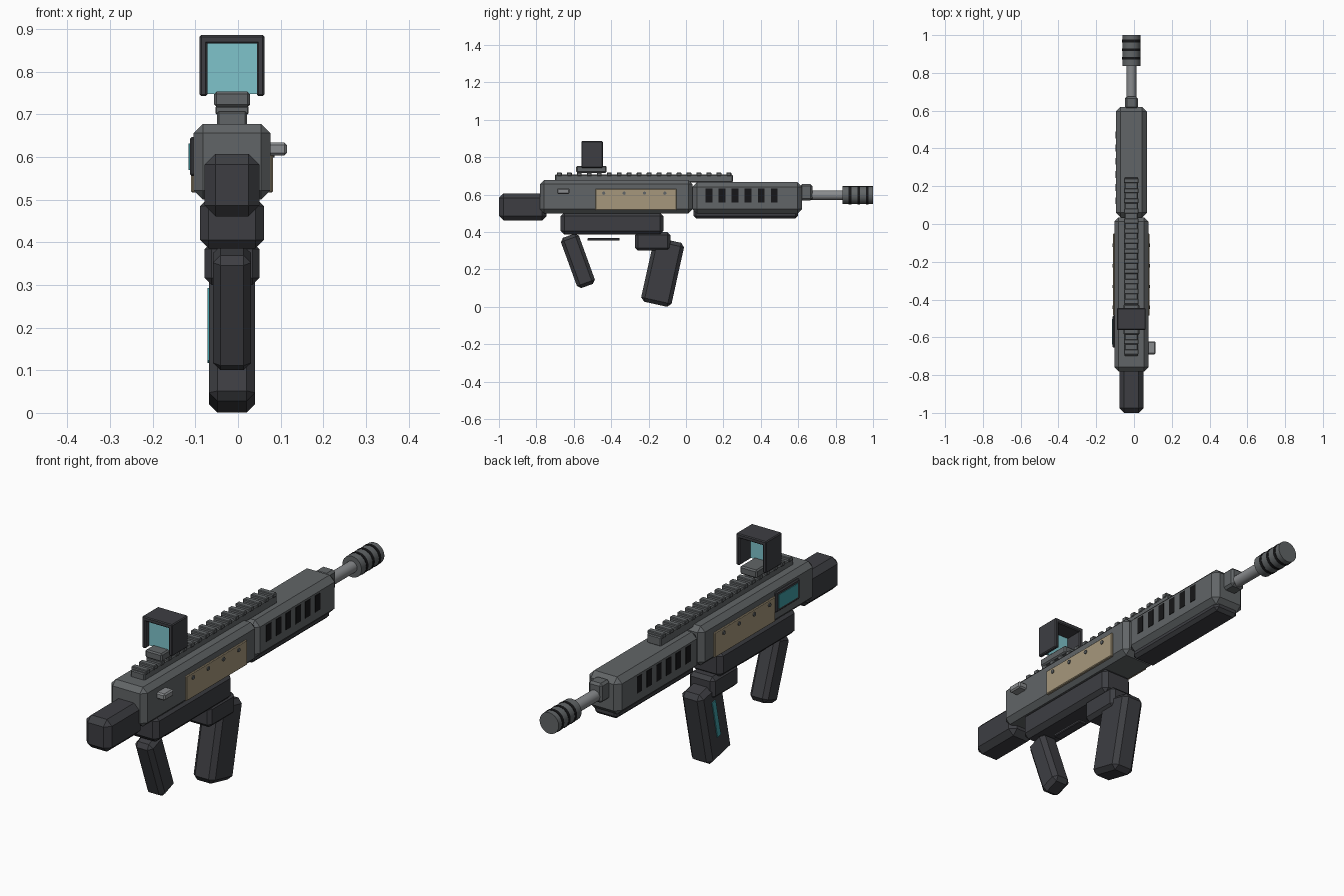
import bpy, bmesh
from math import radians
from mathutils import Matrix, Vector

if "Cube" in bpy.data.objects:
    bpy.data.objects.remove(bpy.data.objects["Cube"])

CX = -0.014  # the gun's own mid-plane


def material(name, r, g, b):
    m = bpy.data.materials.new(name)
    m.diffuse_color = (r, g, b, 1)
    m.use_nodes = True
    m.node_tree.nodes["Principled BSDF"].inputs["Base Color"].default_value = m.diffuse_color
    return m


GREY = material("grey_metal", 0.12, 0.13, 0.135)
DARK = material("dark_polymer", 0.047, 0.048, 0.055)
BLACK = material("black", 0.008, 0.008, 0.009)
STEEL = material("steel", 0.25, 0.26, 0.27)
TAN = material("tan_panel", 0.38, 0.31, 0.2)
TEAL = material("teal", 0.05, 0.33, 0.37)
GLASS = material("lens_glass", 0.21, 0.55, 0.6)


def finish(name, bm, mat):
    me = bpy.data.meshes.new(name)
    bm.to_mesh(me)
    bm.free()
    ob = bpy.data.objects.new(name, me)
    bpy.context.collection.objects.link(ob)
    me.materials.append(mat)
    return ob


def box(name, mat, x, y, z, bevel=0.0, tilt=0.0):
    """Chamfered box from (min, max) ranges, tilted about its centre around x."""
    bm = bmesh.new()
    bmesh.ops.create_cube(bm, size=1)
    bmesh.ops.scale(bm, vec=[r[1] - r[0] for r in (x, y, z)], verts=bm.verts)
    if bevel:
        bmesh.ops.bevel(bm, geom=bm.edges[:], offset=bevel, segments=1,
                        affect='EDGES', clamp_overlap=True)
    ob = finish(name, bm, mat)
    ob.location = [(r[0] + r[1]) / 2 for r in (x, y, z)]
    ob.rotation_euler.x = radians(tilt)
    return ob


def mid(half):
    return (CX - half, CX + half)


def cylinder(name, mat, centre, radius, length, axis='Y', sides=20):
    bm = bmesh.new()
    rot = Matrix.Rotation(radians(90), 4, 'X' if axis == 'Y' else 'Y')
    bmesh.ops.create_cone(bm, cap_ends=True, segments=sides, radius1=radius,
                          radius2=radius, depth=length, matrix=rot)
    for f in bm.faces:
        f.smooth = len(f.verts) == 4
    for e in bm.edges:
        e.smooth = all(len(f.verts) == 4 for f in e.link_faces)
    ob = finish(name, bm, mat)
    ob.location = centre
    return ob


# Main body
box("receiver", GREY, mid(0.09), (-0.78, 0.035), (0.5, 0.678), 0.022)
box("stock", DARK, mid(0.064), (-1.0, -0.745), (0.461, 0.607), 0.025)
box("lower_receiver", DARK, mid(0.075), (-0.67, -0.12), (0.386, 0.505), 0.02)
box("handguard", GREY, mid(0.082), (0.035, 0.62), (0.497, 0.667), 0.025)
box("handguard_underside", DARK, mid(0.06), (0.04, 0.6), (0.473, 0.53), 0.014)

# Grip, trigger guard, magazine
box("pistol_grip", DARK, mid(0.045), (-0.629, -0.527), (0.103, 0.389), 0.018, 20)
box("trigger_guard", DARK, mid(0.02), (-0.527, -0.355), (0.354, 0.368), 0.003)
box("magazine_well", DARK, mid(0.064), (-0.272, -0.083), (0.3, 0.4), 0.016)
box("magazine", DARK, mid(0.054), (-0.208, -0.042), (0.01, 0.36), 0.02, -12.5)
box("magazine_window", TEAL, (CX - 0.058, CX - 0.05), (-0.13, -0.105),
    (0.118, 0.292), 0, -12.5)

# Barrel and muzzle
AXIS_Z = 0.597
box("gas_block", GREY, mid(0.034), (0.61, 0.675), (0.568, 0.656), 0.01)
cylinder("barrel", STEEL, (CX, 0.72, AXIS_Z), 0.026, 0.26)
cylinder("muzzle_brake", GREY, (CX, 0.918, AXIS_Z), 0.048, 0.164)
for i in range(3):
    cylinder(f"muzzle_band_{i + 1}", BLACK, (CX, 0.877 + i * 0.046, AXIS_Z), 0.0495, 0.014)

# Top rail with its teeth
box("top_rail", GREY, mid(0.035), (-0.7, 0.25), (0.665, 0.707), 0.004)
for i in range(18):
    y = -0.677 + i * 0.0533
    box(f"rail_tooth_{i + 1}", GREY, mid(0.039), (y - 0.013, y + 0.013),
        (0.7, 0.719), 0.003)

# Sight: mount, hood open at the bottom and both ends, lens
box("sight_mount", GREY, mid(0.042), (-0.587, -0.425), (0.717, 0.754), 0.006)
for side, s in (("left", -1), ("right", 1)):
    xs = sorted((CX + s * 0.058, CX + s * 0.076))
    box(f"sight_wall_{side}", DARK, xs, (-0.56, -0.445), (0.743, 0.886), 0.004)
box("sight_roof", DARK, mid(0.075), (-0.56, -0.445), (0.866, 0.886), 0.004)
box("sight_lens", GLASS, mid(0.059), (-0.533, -0.525), (0.748, 0.868))

# Side panels, screws and vents on both sides
for side, s in (("left", -1), ("right", 1)):
    box(f"side_panel_{side}", TAN, sorted((CX + s * 0.08, CX + s * 0.096)),
        (-0.485, -0.05), (0.517, 0.63), 0.003)
    for i in range(4):
        cylinder(f"panel_screw_{side}_{i + 1}", GREY,
                 (CX + s * 0.096, -0.44 + i * 0.109, 0.608), 0.009, 0.008, 'X', 8)
    for i in range(6):
        y = 0.105 + i * 0.0697
        box(f"vent_{side}_{i + 1}", BLACK, sorted((CX + s * 0.07, CX + s * 0.084)),
            (y, y + 0.036), (0.558, 0.633))

# Charging handle (right) and display (left)
box("charging_handle", STEEL, (CX + 0.08, 0.115), (-0.69, -0.622), (0.604, 0.634), 0.006)
box("display_frame", DARK, (CX - 0.099, CX - 0.08), (-0.655, -0.485), (0.555, 0.647), 0.005)
box("display_screen", TEAL, (CX - 0.102, CX - 0.09), (-0.638, -0.502), (0.57, 0.632))
